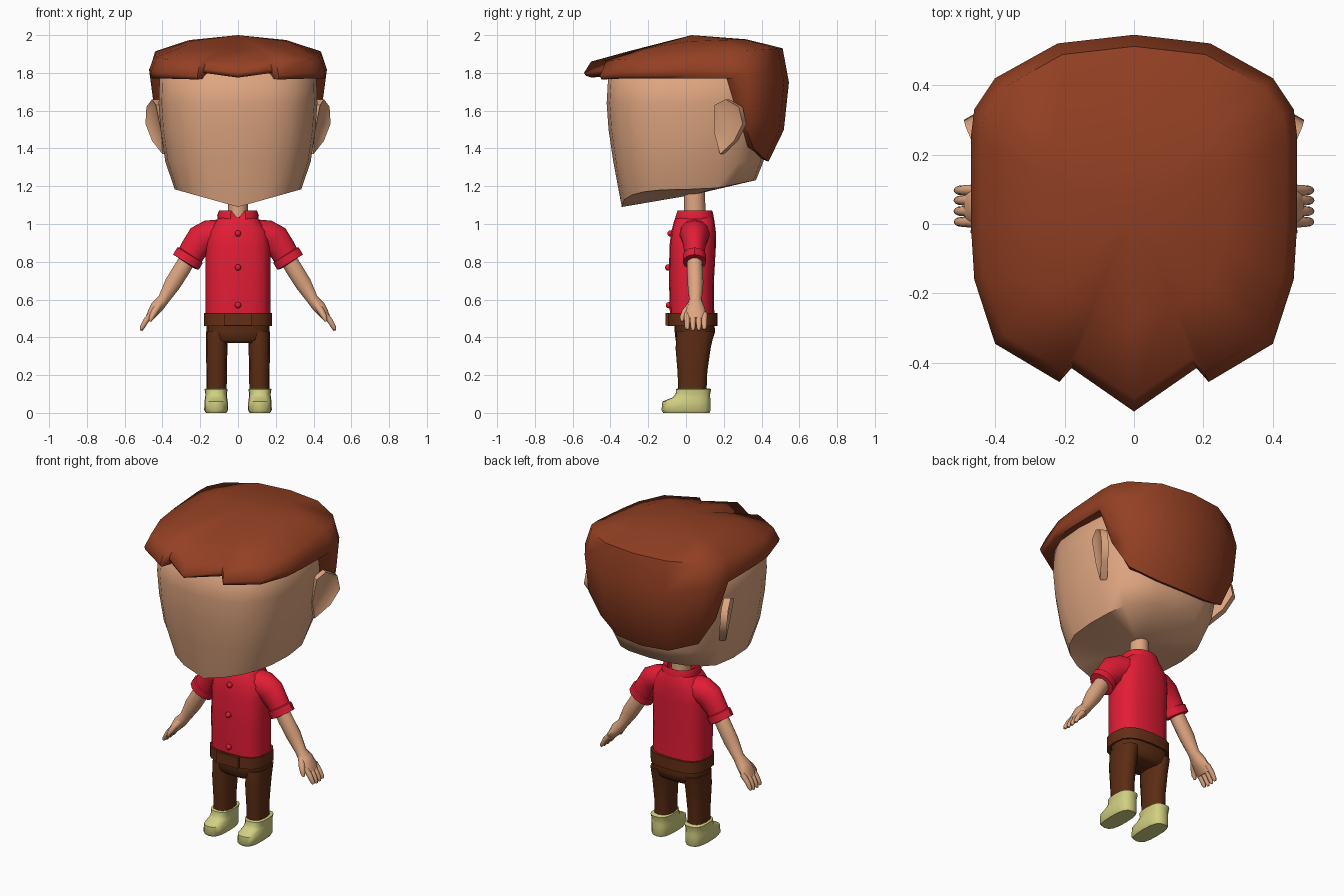
import bpy, bmesh, math
from mathutils import Vector

if "Cube" in bpy.data.objects:
    bpy.data.objects.remove(bpy.data.objects["Cube"])


def material(name, rgb):
    m = bpy.data.materials.new(name)
    m.diffuse_color = [(c / 255) ** 2.2 for c in rgb] + [1]
    m.use_nodes = True
    m.node_tree.nodes["Principled BSDF"].inputs["Base Color"].default_value = m.diffuse_color
    return m


SKIN = material("skin", (222, 164, 127))
HAIR = material("hair", (146, 66, 40))
RED = material("shirt_red", (226, 34, 56))
BROWN = material("trouser_brown", (92, 48, 26))
BELT = material("belt_brown", (100, 50, 28))
BOOT = material("boot_yellow", (208, 206, 128))


def finish(name, bm, mat, mirror=False, angle=50):
    bmesh.ops.recalc_face_normals(bm, faces=bm.faces)
    me = bpy.data.meshes.new(name)
    bm.to_mesh(me)
    bm.free()
    me.materials.append(mat)
    ob = bpy.data.objects.new(name, me)
    bpy.context.collection.objects.link(ob)
    bpy.ops.object.select_all(action='DESELECT')
    ob.select_set(True)
    bpy.context.view_layer.objects.active = ob
    bpy.ops.object.shade_smooth_by_angle(angle=math.radians(angle))
    if mirror:
        ob.modifiers.new("Mirror", 'MIRROR').use_mirror_merge = False
    return ob


def skin(name, rings, mat, start=True, end=True, **kw):
    """Bridge a list of closed rings; each open end is filled by a fan."""
    bm = bmesh.new()
    vs = [[bm.verts.new(p) for p in r] for r in rings]
    n = len(vs[0])
    for a, b in zip(vs, vs[1:]):
        for i in range(n):
            j = (i + 1) % n
            bm.faces.new((a[i], a[j], b[j], b[i]))
    for ring, cap in ((vs[0], start), (vs[-1], end)):
        if cap:
            if cap is True:
                cap = sum((v.co for v in ring), Vector()) / n
            c = bm.verts.new(cap)
            for i in range(n):
                bm.faces.new((ring[i], ring[(i + 1) % n], c))
    return finish(name, bm, mat, **kw)


def oval(c, u, v, ru, rv, n, p):
    out = []
    for i in range(n):
        t = 2 * math.pi * (i + .5 * (n % 4 != 0)) / n
        s, k = math.sin(t), math.cos(t)
        out.append(Vector(c) + u * math.copysign(ru * abs(k) ** (2 / p), k)
                   + v * math.copysign(rv * abs(s) ** (2 / p), s))
    return out


def stack(levels, n=16, p=2.5, x=0):
    """Horizontal rings from (z, half width, front y, back y)."""
    return [oval((x, (f + b) / 2, z), Vector((1, 0, 0)), Vector((0, 1, 0)),
                 rx, (b - f) / 2, n, p) for z, rx, f, b in levels]


def tube(path, n=10, p=2.0):
    """Rings across a path of (x, y, z, in-plane radius, y radius)."""
    pts = [Vector(q[:3]) for q in path]
    rings = []
    for i, q in enumerate(path):
        t = (pts[min(i + 1, len(pts) - 1)] - pts[max(i - 1, 0)]).normalized()
        u = Vector((0, 1, 0)).cross(t).normalized()
        rings.append(oval(pts[i], u, t.cross(u), q[3], q[4], n, p))
    return rings


# Head with pointed chin
head = stack([(1.15, .335, -.34, .37), (1.33, .385, -.385, .41), (1.5, .41, -.41, .44),
              (1.64, .42, -.42, .45), (1.78, .415, -.412, .45), (1.87, .3, -.3, .35)], n=20, p=2.7)
for q in head[0]:
    q.z = max(1.09 + .28 * abs(q.x), 1.09 + .2 * (q.y + .34))
skin("head", head, SKIN, start=Vector((0, .04, 1.155)), angle=60)

# Ears: thin plates angled out and back
ear = [(.435, .15, 1.63), (.455, .21, 1.66), (.485, .28, 1.62), (.49, .30, 1.53),
       (.455, .255, 1.44), (.40, .18, 1.37), (.405, .15, 1.48)]
outer = [Vector(q) for q in ear]
rim = [q + Vector((-.035, .02, 0)) for q in outer]
mid = sum(outer, Vector()) / len(outer)
dish = [q.lerp(mid, .25) + Vector((-.008, .006, 0)) for q in outer]
skin("ears", [dish, outer, rim], SKIN, mirror=True)

# Hair cap: columns of (x, y, widest z, bottom z, bottom scale), front to back
half = [(0, -.54, 1.80, 1.775, .93), (.18, -.415, 1.82, 1.80, 1.0), (.215, -.455, 1.785, 1.765, .98),
        (.40, -.345, 1.80, 1.77, .96), (.46, -.16, 1.81, 1.77, .97), (.47, 0, 1.82, 1.77, .97),
        (.47, .25, 1.81, 1.77, .97), (.46, .33, 1.80, 1.55, .90), (.40, .42, 1.78, 1.40, .84),
        (.22, .52, 1.75, 1.34, .80), (0, .545, 1.75, 1.33, .79)]
cols = half + [(-c[0],) + c[1:] for c in half[-2:0:-1]]


def scaled(c, s, z):
    return Vector((c[0] * s, .03 + (c[1] - .03) * s, z))


hair = [[scaled(c, .74, c[3] + .01) for c in cols],
        [scaled(c, c[4], c[3]) for c in cols],
        [scaled(c, .75 + .25 * c[4], c[3] + .4 * (c[2] - c[3])) for c in cols],
        [scaled(c, 1, c[2]) for c in cols],
        [scaled(c, .935, 1.895 + .065 * c[1]) for c in cols],
        [scaled(c, .56, 1.967 + (.09 if c[1] < 0 else .02) * c[1]) for c in cols]]
skin("hair", hair, HAIR, start=False, end=Vector((0, .03, 2.0)), angle=60)

# Neck
skin("neck", stack([(1.0, .055, -.01, .105), (1.18, .052, -.01, .1)], n=12, p=2), SKIN)

# Shirt body
skin("shirt", stack([(.5, .172, -.085, .15), (.7, .172, -.09, .148), (.88, .172, -.088, .158),
                     (.96, .16, -.078, .158), (1.02, .115, -.062, .15), (1.035, .1, -.05, .145)],
                    p=2.8), RED)

# Collar with a front notch
collar = stack([(1.02, .108, -.06, .148), (1.045, .11, -.058, .146), (1.072, .1, -.048, .138),
                (1.06, .078, -.03, .12), (1.03, .07, -.02, .11)], n=20, p=2.3)
for ring in collar[1:4]:
    for q in ring:
        if q.y < 0 and abs(q.x) < .012:
            q.z -= .045
skin("collar", collar, RED, start=False, end=False, angle=35)

# Sleeves and turned cuffs
skin("sleeves", tube([(.09, .045, .95, .075, .085), (.15, .045, .94, .082, .078),
                      (.195, .045, .915, .084, .066), (.235, .045, .865, .072, .056),
                      (.27, .045, .805, .068, .054)], n=12), RED, mirror=True)
skin("cuffs", tube([(.252, .045, .838, .068, .055), (.254, .045, .835, .079, .062),
                    (.276, .045, .798, .079, .062), (.278, .045, .795, .055, .045)], n=12),
     RED, mirror=True, angle=35)

# Buttons
for z, y in ((.95, -.082), (.77, -.094), (.57, -.09)):
    bm = bmesh.new()
    bmesh.ops.create_uvsphere(bm, u_segments=10, v_segments=6, radius=.017)
    bmesh.ops.translate(bm, verts=bm.verts, vec=(0, y, z))
    finish("button", bm, RED)

# Arms, hands and fingers
skin("arms", tube([(.25, .045, .84, .045, .042), (.295, .047, .765, .047, .042),
                   (.345, .05, .685, .046, .042), (.395, .05, .6, .032, .034),
                   (.43, .05, .56, .036, .048), (.455, .05, .525, .028, .058),
                   (.475, .05, .495, .018, .056)]), SKIN, mirror=True)
for y in (.006, .037, .068, .097):
    tip = .435 + 3 * (y - .05) ** 2
    skin("finger", tube([(.455, y, .525, .017, .017), (.488, y, .487, .015, .015),
                         (.506, y, .455, .013, .013), (.513, y, tip, .007, .007)], n=8),
         SKIN, mirror=True)
skin("thumb", tube([(.415, .03, .575, .02, .022), (.442, -.005, .535, .018, .019),
                    (.458, -.02, .505, .014, .014), (.465, -.022, .485, .007, .007)], n=8),
     SKIN, mirror=True)

# Belt and buckle
skin("belt", stack([(.465, .16, -.08, .15), (.46, .18, -.098, .168), (.53, .18, -.098, .168),
                    (.528, .16, -.08, .15)], p=2.8), BELT, angle=35)
bm = bmesh.new()
bmesh.ops.create_cube(bm, size=1)
for v in bm.verts:
    v.co = (v.co.x * .15, v.co.y * .03 - .093, v.co.z * .066 + .495)
finish("buckle", bm, BELT)

# Trousers: hips and legs
skin("hips", stack([(.5, .165, -.065, .145), (.43, .168, -.06, .155), (.385, .155, -.055, .14),
                    (.37, .11, -.04, .12)], p=2.8), BROWN)
skin("trouser_legs", stack([(.43, .057, -.05, .15), (.34, .057, -.055, .13), (.22, .054, -.045, .113),
                            (.1, .053, -.04, .108)], n=12, x=.113), BROWN, mirror=True)

# Boots
skin("boots", stack([(0, .054, -.12, .125), (.015, .063, -.13, .13), (.06, .062, -.125, .13),
                     (.082, .058, -.07, .128), (.1, .057, -.055, .128), (.125, .061, -.052, .134),
                     (.13, .053, -.044, .122)], n=16, p=2.8, x=.116), BOOT, mirror=True)
